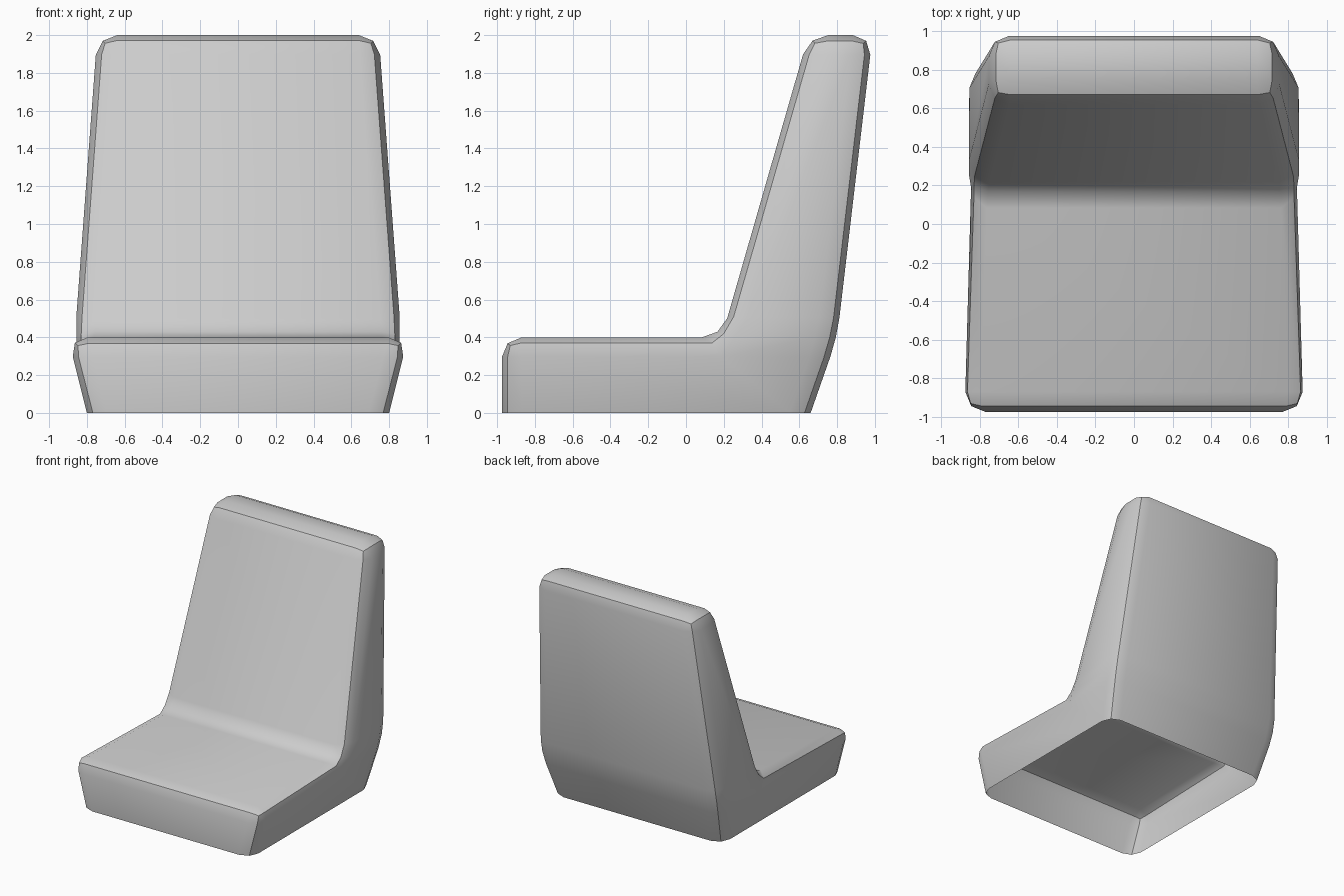
import bpy, bmesh

if "Cube" in bpy.data.objects:
    bpy.data.objects.remove(bpy.data.objects["Cube"])

# Side profile corners: (half width, y, z)
corners = [
    (0.80, -0.975, 0.0),   # 0 front bottom
    (0.905, -0.975, 0.40), # 1 front top
    (0.865, 0.189, 0.40),  # 2 crease between seat and back
    (0.745, 0.649, 2.0),   # 3 backrest top, front
    (0.745, 0.988, 2.0),   # 4 backrest top, rear
    (0.86, 0.80, 0.40),    # 5 backrest base, rear
    (0.80, 0.66, 0.0),     # 6 rear bottom
]

bm = bmesh.new()
right = [bm.verts.new((x, y, z)) for x, y, z in corners]
left = [bm.verts.new((-x, y, z)) for x, y, z in corners]

# Skin around the profile, leaving the underside open
for i in range(len(corners) - 1):
    bm.faces.new((right[i], right[i + 1], left[i + 1], left[i]))

# Seat side and backrest side, on both sides
for loop in ((0, 1, 2, 5, 6), (2, 3, 4, 5)):
    for side in (right, left):
        bm.faces.new([side[i] for i in loop])

bmesh.ops.recalc_face_normals(bm, faces=bm.faces)
mesh = bpy.data.meshes.new("seat")
bm.to_mesh(mesh)
bm.free()
seat = bpy.data.objects.new("seat", mesh)
bpy.context.collection.objects.link(seat)

# Rounded edges
bevel = seat.modifiers.new("rounded_edges", 'BEVEL')
bevel.width = 0.105
bevel.segments = 2
bevel.limit_method = 'NONE'

bpy.context.view_layer.objects.active = seat
seat.select_set(True)
bpy.ops.object.modifier_apply(modifier=bevel.name)
bpy.ops.object.shade_smooth_by_angle(angle=0.56)
